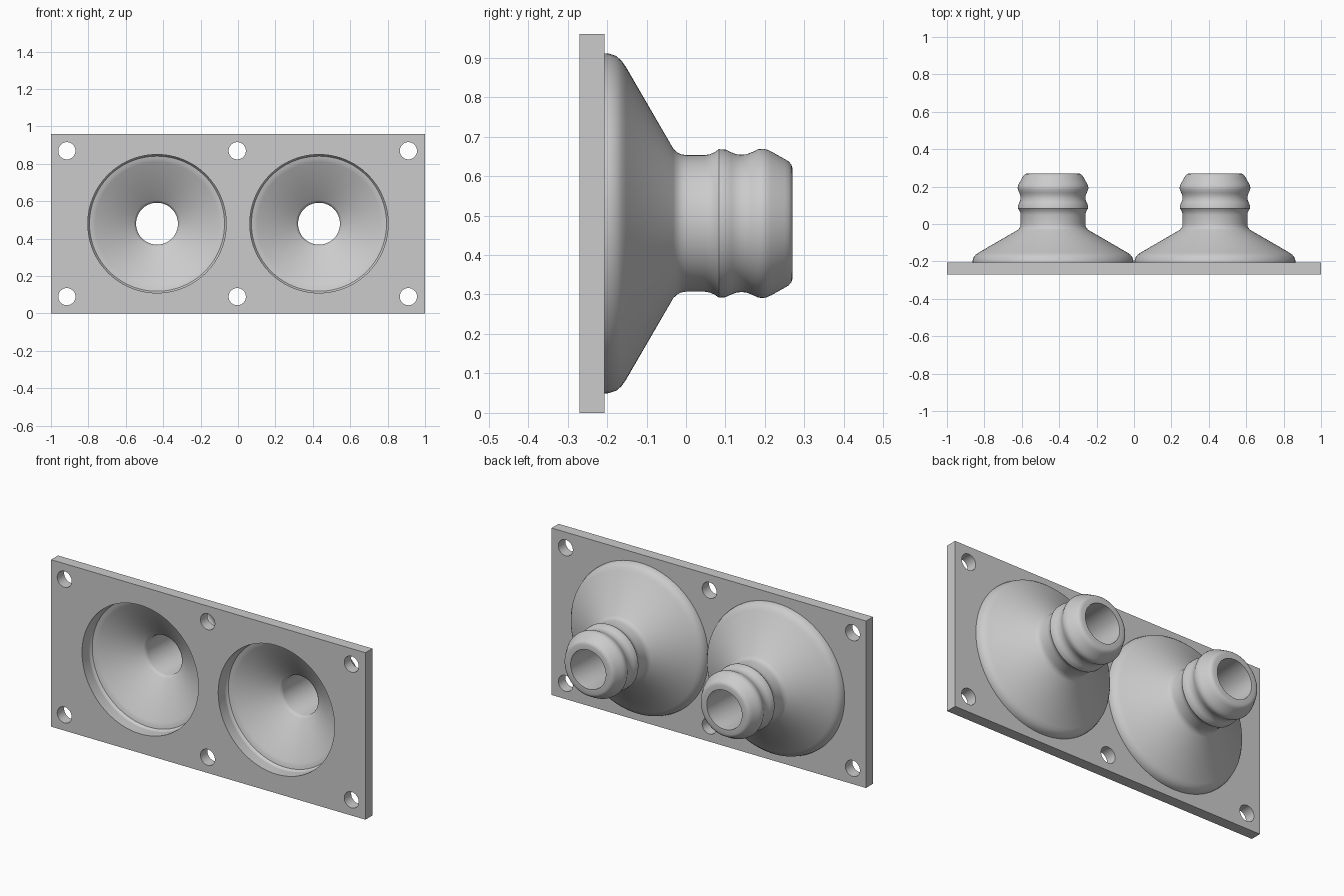
import bpy, bmesh, math
from mathutils import Matrix, Vector

if "Cube" in bpy.data.objects:
    bpy.data.objects.remove(bpy.data.objects["Cube"], do_unlink=True)

grey = bpy.data.materials.new("light_grey")
grey.use_nodes = True
colour = (0.6, 0.6, 0.6, 1)
grey.diffuse_color = colour
grey.node_tree.nodes["Principled BSDF"].inputs["Base Color"].default_value = colour

MID_Z, PLATE_FRONT, PLATE_BACK = 0.48, -0.27, -0.207
DUCT_X = 0.433
BORE, MOUTH = 0.112, 0.37


def make_object(name, bm):
    bmesh.ops.recalc_face_normals(bm, faces=bm.faces)
    mesh = bpy.data.meshes.new(name)
    bm.to_mesh(mesh)
    bm.free()
    mesh.materials.append(grey)
    obj = bpy.data.objects.new(name, mesh)
    bpy.context.collection.objects.link(obj)
    return obj


def smooth(obj, angle):
    bpy.ops.object.select_all(action="DESELECT")
    obj.select_set(True)
    bpy.context.view_layer.objects.active = obj
    bpy.ops.object.shade_smooth_by_angle(angle=math.radians(angle))


def add_peg(bm, x, z, radius, segments):
    turn = Matrix.Translation((x, PLATE_FRONT, z)) @ Matrix.Rotation(math.pi / 2, 4, "X")
    bmesh.ops.create_cone(bm, cap_ends=True, segments=segments, radius1=radius,
                          radius2=radius, depth=0.4, matrix=turn)


# Cutter for the screw holes and the two funnel mouths
bm = bmesh.new()
for x in (-0.915, -0.004, 0.911):
    for z in (0.09, 0.87):
        add_peg(bm, x, z, 0.046, 48)
for side in (-1, 1):
    add_peg(bm, side * DUCT_X, MID_Z, MOUTH, 96)
cutter = make_object("hole_cutter", bm)
cutter.hide_render = True

# Flat mounting plate
bm = bmesh.new()
bmesh.ops.create_cube(bm, size=1)
bmesh.ops.scale(bm, vec=(2, PLATE_BACK - PLATE_FRONT, 0.96), verts=bm.verts)
bmesh.ops.translate(bm, vec=(0, (PLATE_BACK + PLATE_FRONT) / 2, MID_Z), verts=bm.verts)
plate = make_object("mounting_plate", bm)
cut = plate.modifiers.new("holes", "BOOLEAN")
cut.operation, cut.solver, cut.object = "DIFFERENCE", "EXACT", cutter
bpy.context.view_layer.objects.active = plate
bpy.ops.object.modifier_apply(modifier=cut.name)
bpy.data.objects.remove(cutter, do_unlink=True)
smooth(plate, 30)

# Half section of a funnel with its barbed spout: (radius, y)
section = [
    (MOUTH, PLATE_BACK), (0.368, -0.198), (0.361, -0.19), (0.343, -0.188 + 0.002),
    (0.33, -0.18), (0.125, -0.064), (0.116, -0.056), (BORE, -0.044), (BORE, 0.27),
    (0.139, 0.27), (0.149, 0.267), (0.157, 0.26), (0.163, 0.25),        # spout lip
    (0.182, 0.216), (0.187, 0.205), (0.189, 0.195), (0.188, 0.183),     # outer barb
    (0.18, 0.166), (0.175, 0.153), (0.174, 0.141), (0.175, 0.128),      # groove
    (0.18, 0.115), (0.187, 0.1), (0.188, 0.083),                        # inner barb
    (0.18, 0.072), (0.175, 0.06), (0.173, 0.048), (0.173, 0.0),         # neck
    (0.175, -0.012), (0.18, -0.022), (0.189, -0.032),
    (0.396, -0.152), (0.412, -0.163), (0.424, -0.177), (0.43, -0.195), (0.431, PLATE_BACK),
]

for name, side in (("left_funnel", 1), ("right_funnel", -1)):
    bm = bmesh.new()
    ring = [bm.verts.new((r, y, 0)) for r, y in section]
    edges = [bm.edges.new((a, b)) for a, b in zip(ring, ring[1:] + ring[:1])]
    bmesh.ops.spin(bm, geom=ring + edges, cent=(0, 0, 0), axis=(0, 1, 0),
                   angle=math.tau, steps=96, use_merge=True)
    bmesh.ops.remove_doubles(bm, verts=bm.verts, dist=0.0001)
    bmesh.ops.translate(bm, vec=Vector((side * DUCT_X, 0, MID_Z)), verts=bm.verts)
    smooth(make_object(name, bm), 35)
